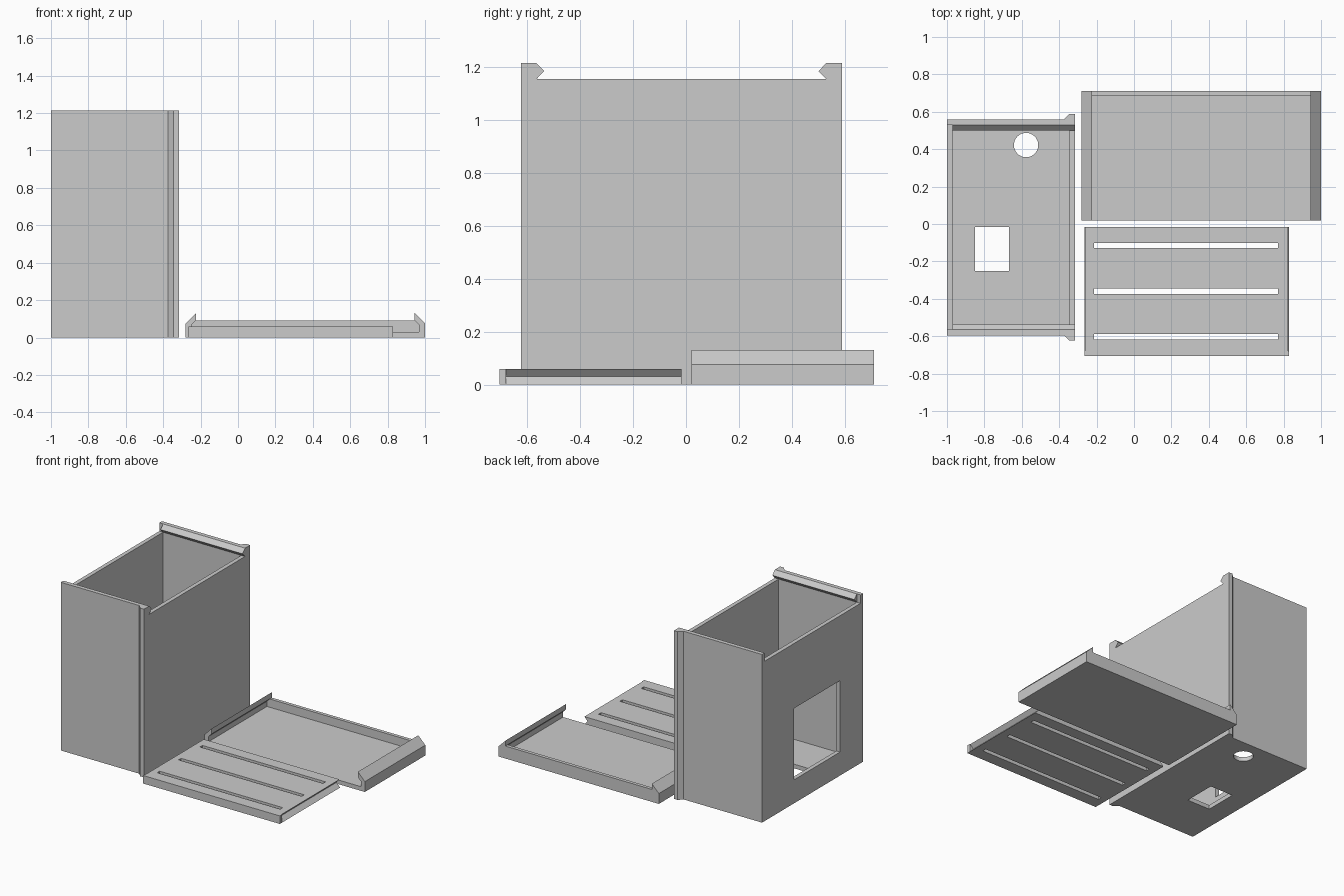
import bpy, bmesh, math
from mathutils import Vector

if "Cube" in bpy.data.objects:
    bpy.data.objects.remove(bpy.data.objects["Cube"])

grey = bpy.data.materials.new("light grey plastic")
grey.diffuse_color = (0.6, 0.6, 0.6, 1)
grey.use_nodes = True
grey.node_tree.nodes["Principled BSDF"].inputs["Base Color"].default_value = grey.diffuse_color


def prism(name, profile, axis, start, end):
    """Extrude a 2D profile along x (y,z points), y (x,z points) or z (x,y points)."""
    def place(a, b, t):
        return {"x": (t, a, b), "y": (a, t, b), "z": (a, b, t)}[axis]
    bm = bmesh.new()
    face = bm.faces.new([bm.verts.new(place(a, b, start)) for a, b in profile])
    ext = bmesh.ops.extrude_face_region(bm, geom=[face])
    shift = Vector(place(0, 0, end - start))
    bmesh.ops.translate(bm, vec=shift, verts=[v for v in ext["geom"] if isinstance(v, bmesh.types.BMVert)])
    bmesh.ops.recalc_face_normals(bm, faces=bm.faces)
    mesh = bpy.data.meshes.new(name)
    bm.to_mesh(mesh)
    bm.free()
    mesh.materials.append(grey)
    obj = bpy.data.objects.new(name, mesh)
    bpy.context.collection.objects.link(obj)
    return obj


def box(name, x0, x1, y0, y1, z0, z1):
    return prism(name, [(x0, y0), (x1, y0), (x1, y1), (x0, y1)], "z", z0, z1)


def cut(target, cutter):
    mod = target.modifiers.new(cutter.name, "BOOLEAN")
    mod.operation, mod.solver, mod.object = "DIFFERENCE", "EXACT", cutter
    cutter.hide_render = True
    cutter.hide_viewport = True
    cutter.display_type = "WIRE"


# Open-topped case with floor and window cut-outs
X0, X1, Y0, Y1 = -1.0, -0.315, -0.595, 0.56
RIM, TOP, T = 1.155, 1.215, 0.03
case = box("case", X0, X1, Y0, Y1, 0, RIM)
cut(case, box("cavity_cutter", X0 + T, X1 - T, Y0 + T, Y1 - T, T, 1.4))
cut(case, box("side_window_cutter", -1.1, -0.95, -0.33, 0.195, 0.17, 0.686))
cut(case, box("floor_window_cutter", -0.85, -0.668, -0.25, -0.016, -0.1, 0.1))
circle = [(-0.577 + 0.065 * math.cos(math.tau * i / 48),
           0.422 + 0.065 * math.sin(math.tau * i / 48)) for i in range(48)]
cut(case, prism("floor_hole_cutter", circle, "z", -0.1, 0.1))

# Sliding rails on the rim and catch ridges down the outer corners
for side, outer, s in (("front", Y0, 1), ("back", Y1, -1)):
    inner = outer + s * T
    mid = (RIM + TOP) / 2
    prism(side + "_rail", [(outer, RIM), (outer, TOP), (inner, TOP), (inner + s * 0.029, mid), (inner, RIM)],
          "x", X0 + T, X1)
    box(side + "_rail_end", X0, X0 + T, min(outer, inner), max(outer, inner), RIM, TOP)
    prism(side + "_catch_ridge", [(X1 - 0.058, outer), (X1 - 0.03, outer - s * 0.029),
                                  (X1, outer - s * 0.029), (X1, outer)], "z", 0, TOP)

# Cover tray: clip-edged profile with a closed back
L, R = -0.28, 1.0
half = [(0, 0), (0, 0.075), (0.056, 0.131), (0.056, 0.092), (0.032, 0.068), (0.032, 0.03)]
profile = [(L + a, b) for a, b in half] + [(R - a, b) for a, b in reversed(half)]
prism("cover_tray", profile, "y", 0.02, 0.71)
box("cover_back_wall", L + 0.032, R - 0.032, 0.685, 0.71, 0.03, 0.09)

# Vented sliding lid with V-grooved sides and a square front edge
L, R, H = -0.265, 0.828, 0.058
half = [(0, 0), (0.029, 0.03), (0.004, H)]
profile = [(L + a, b) for a, b in half] + [(R - a, b) for a, b in reversed(half)]
lid = prism("vented_lid", profile, "y", -0.68, -0.017)
box("lid_front_edge", L, R, -0.705, -0.68, 0, H)
for i, y in enumerate((-0.115, -0.359, -0.603)):
    cut(lid, box(f"vent_slot_cutter_{i + 1}", -0.214, 0.77, y - 0.0145, y + 0.0145, -0.1, 0.2))
